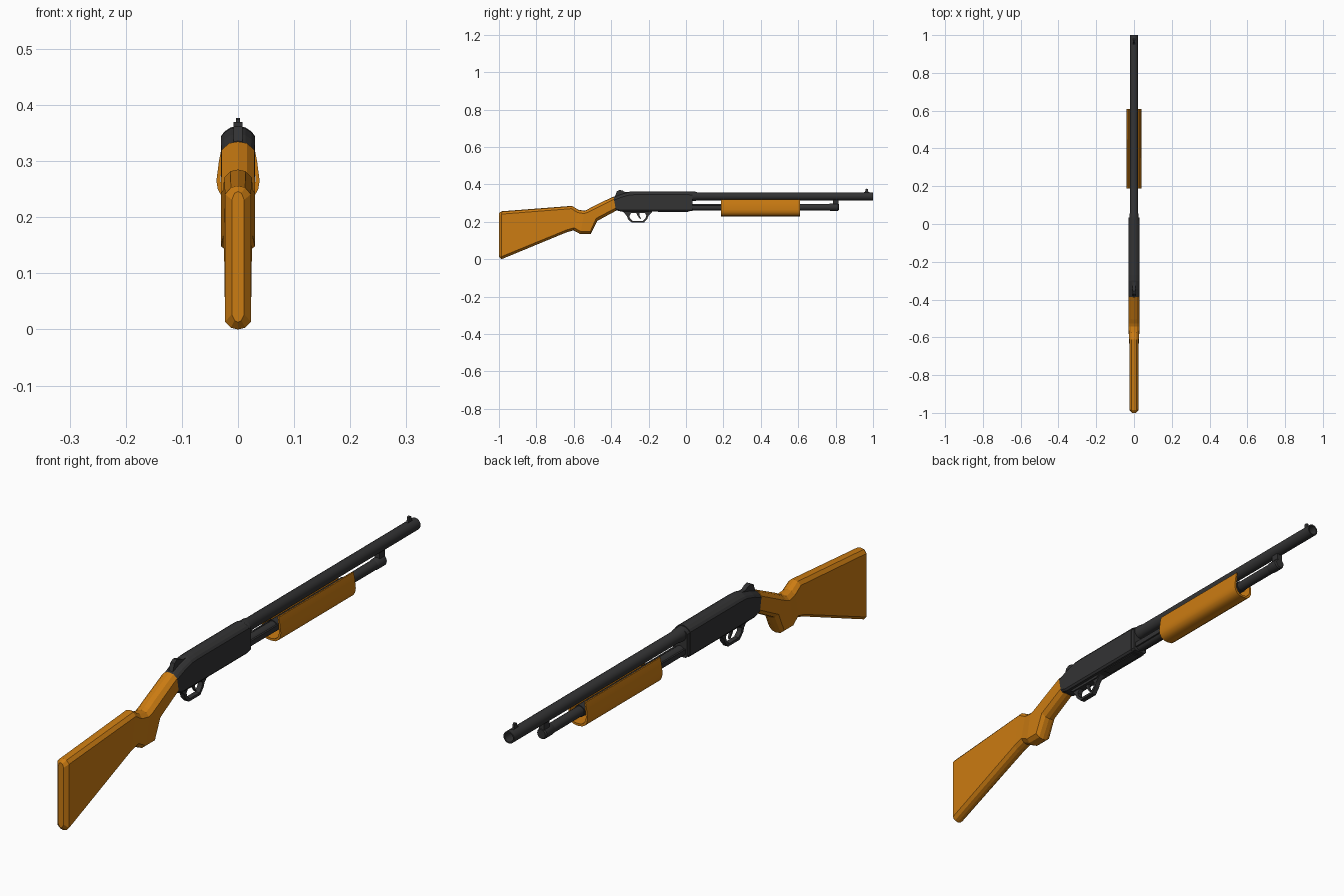
import bpy, bmesh
from math import sin, cos, pi


def material(name, rgb):
    m = bpy.data.materials.new(name)
    m.diffuse_color = (*rgb, 1)
    return m


WOOD = material("orange_wood", (0.60, 0.20, 0.006))
STEEL = material("dark_steel", (0.033, 0.033, 0.034))


def skin(name, rings, mat, closed=False, smooth=None):
    """Bridge equal-length rings of points; cap the ends unless closed."""
    bm = bmesh.new()
    vs = [[bm.verts.new(p) for p in r] for r in rings]
    n, k = len(rings), len(rings[0])
    for i in range(n if closed else n - 1):
        a, b = vs[i], vs[(i + 1) % n]
        for j in range(k):
            bm.faces.new((a[j], a[(j + 1) % k], b[(j + 1) % k], b[j]))
    if not closed:
        bm.faces.new(vs[0])
        bm.faces.new(vs[-1])
    bmesh.ops.recalc_face_normals(bm, faces=bm.faces)
    me = bpy.data.meshes.new(name)
    bm.to_mesh(me)
    bm.free()
    me.materials.append(mat)
    ob = bpy.data.objects.new(name, me)
    bpy.context.collection.objects.link(ob)
    if smooth:
        bpy.ops.object.select_all(action='DESELECT')
        bpy.context.view_layer.objects.active = ob
        ob.select_set(True)
        bpy.ops.object.shade_smooth_by_angle(angle=smooth)
    return ob


def plate(name, profile, x0, x1, mat):
    """Side profile (y, z) extruded across x."""
    return skin(name, [[(x, y, z) for y, z in profile] for x in (x0, x1)], mat)


def box(name, x0, x1, y0, y1, z0, z1, mat):
    return plate(name, [(y0, z0), (y1, z0), (y1, z1), (y0, z1)], x0, x1, mat)


def lathe(name, zc, profile, mat, sides=16, closed=False):
    """Profile of (y, radius) turned around a y axis at height zc."""
    rings = [[(r * cos(2 * pi * i / sides), y, zc + r * sin(2 * pi * i / sides))
              for i in range(sides)] for y, r in profile]
    return skin(name, rings, mat, closed, smooth=0.6)


def ring(section, shape):
    """Cross-section between a bottom and a top point, mirrored in x."""
    (yb, zb), (yt, zt), w = section
    h = zt - zb
    half = []
    for u, d in shape:                  # d > 0 from the bottom, d < 0 from the top
        t = d / h if d >= 0 else 1 + d / h
        if d == -1:
            t = 1
        half.append((u * w, yb + (yt - yb) * t, zb + h * t))
    return half + [(-x, y, z) for x, y, z in half[::-1] if x > 1e-6]


# Stock: butt, grip and wrist
STOCK = [((-1.0, 0.013), (-1.0, 0.246), 0.011),
         ((-0.986, 0.0), (-0.986, 0.256), 0.023),
         ((-0.64, 0.143), (-0.61, 0.285), 0.025),
         ((-0.602, 0.154), (-0.575, 0.264), 0.026),
         ((-0.565, 0.134), (-0.542, 0.259), 0.030),
         ((-0.510, 0.134), (-0.527, 0.265), 0.030),
         ((-0.475, 0.204), (-0.505, 0.278), 0.030),
         ((-0.372, 0.260), (-0.388, 0.335), 0.029)]
WOOD_SHAPE = [(0, 0), (0.55, 0.003), (1, 0.014), (1, -0.015), (0.55, -0.003), (0, -1)]
skin("stock", [ring(s, WOOD_SHAPE) for s in STOCK], WOOD)

# Receiver
RECEIVER = [((-0.375, 0.262), (-0.388, 0.333), 0.029),
            ((-0.350, 0.255), (-0.345, 0.349), 0.030),
            ((-0.315, 0.255), (-0.300, 0.361), 0.030),
            ((-0.270, 0.255), (-0.270, 0.363), 0.030),
            ((0.018, 0.255), (0.018, 0.363), 0.030)]
STEEL_SHAPE = [(0, 0), (0.8, 0.0001), (1, 0.007), (1, -0.018), (0.8, -0.010), (0.45, -0.003), (0, -1)]
skin("receiver", [ring(s, STEEL_SHAPE) for s in RECEIVER], STEEL)
COLLAR = [((y, 0.257), (y, 0.360), 0.028) for y in (0.015, 0.034)]
skin("receiver_collar", [ring(s, STEEL_SHAPE) for s in COLLAR], STEEL)
box("loading_gate", -0.015, 0.015, -0.15, 0.01, 0.252, 0.258, STEEL)
plate("safety_catch", [(-0.38, 0.335), (-0.37, 0.362), (-0.355, 0.370), (-0.338, 0.366),
                       (-0.325, 0.358), (-0.295, 0.358)], -0.008, 0.008, STEEL)

# Trigger group
plate("trigger_plate", [(-0.345, 0.257), (-0.325, 0.246), (-0.195, 0.246), (-0.175, 0.257)],
      -0.014, 0.014, STEEL)
OUTER = [(-0.335, 0.252), (-0.316, 0.230), (-0.310, 0.214), (-0.290, 0.195),
         (-0.225, 0.195), (-0.207, 0.216), (-0.200, 0.232), (-0.180, 0.252)]
INNER = [(-0.292, 0.249), (-0.303, 0.231), (-0.300, 0.219), (-0.285, 0.204),
         (-0.230, 0.204), (-0.216, 0.221), (-0.212, 0.234), (-0.222, 0.249)]
guard = [[(x, y, z) for x, (y, z) in
          ((-0.009, o), (0.009, o), (0.009, i), (-0.009, i))] for o, i in zip(OUTER, INNER)]
skin("trigger_guard", guard, STEEL)
plate("trigger", [(-0.268, 0.25), (-0.256, 0.228), (-0.244, 0.213), (-0.241, 0.216),
                  (-0.247, 0.230), (-0.250, 0.25)], -0.004, 0.004, STEEL)

# Barrel with open muzzle, and front sight
lathe("barrel", 0.336, [(0.02, 0.0245), (0.05, 0.0245), (0.06, 0.0215), (1.0, 0.0215),
                        (1.0, 0.0165), (0.9, 0.0165)], STEEL)
plate("front_sight", [(0.948, 0.354), (0.958, 0.362), (0.960, 0.374), (0.966, 0.377),
                      (0.972, 0.374), (0.974, 0.362), (0.985, 0.354)], -0.004, 0.004, STEEL)

# Magazine tube with cap and barrel bracket
lathe("magazine_tube", 0.278, [(0.02, 0.0175), (0.78, 0.0175)], STEEL)
lathe("magazine_cap", 0.278, [(0.765, 0.0175), (0.772, 0.0195), (0.812, 0.0195),
                              (0.817, 0.016)], STEEL)
plate("barrel_bracket", [(0.785, 0.285), (0.815, 0.285), (0.815, 0.325), (0.778, 0.325),
                         (0.785, 0.315)], -0.010, 0.010, STEEL)

# Slide bars between receiver and pump grip
for side, s in (("left", -1), ("right", 1)):
    a, b = sorted((s * 0.016, s * 0.022))
    box("slide_bar_" + side, a, b, 0.0, 0.22, 0.270, 0.288, STEEL)

# Pump grip: open-topped shell with a sleeve on the magazine tube
OUT = [(0.030, 0.320), (0.034, 0.300), (0.0385, 0.265), (0.036, 0.250),
       (0.030, 0.239), (0.018, 0.231)]
INN = [(0.025, 0.320), (0.028, 0.300), (0.0315, 0.267), (0.029, 0.254),
       (0.024, 0.246), (0.015, 0.239)]


def mirrored(pts, low):
    return pts + [(0, low)] + [(-x, z) for x, z in pts[::-1]]


shell = mirrored(OUT, 0.229) + mirrored(INN, 0.237)[::-1]
skin("pump_grip", [[(x, y, z) for x, z in shell] for y in (0.187, 0.61)], WOOD, smooth=0.5)
lathe("pump_sleeve", 0.278, [(0.195, 0.0205), (0.60, 0.0205)], STEEL)
